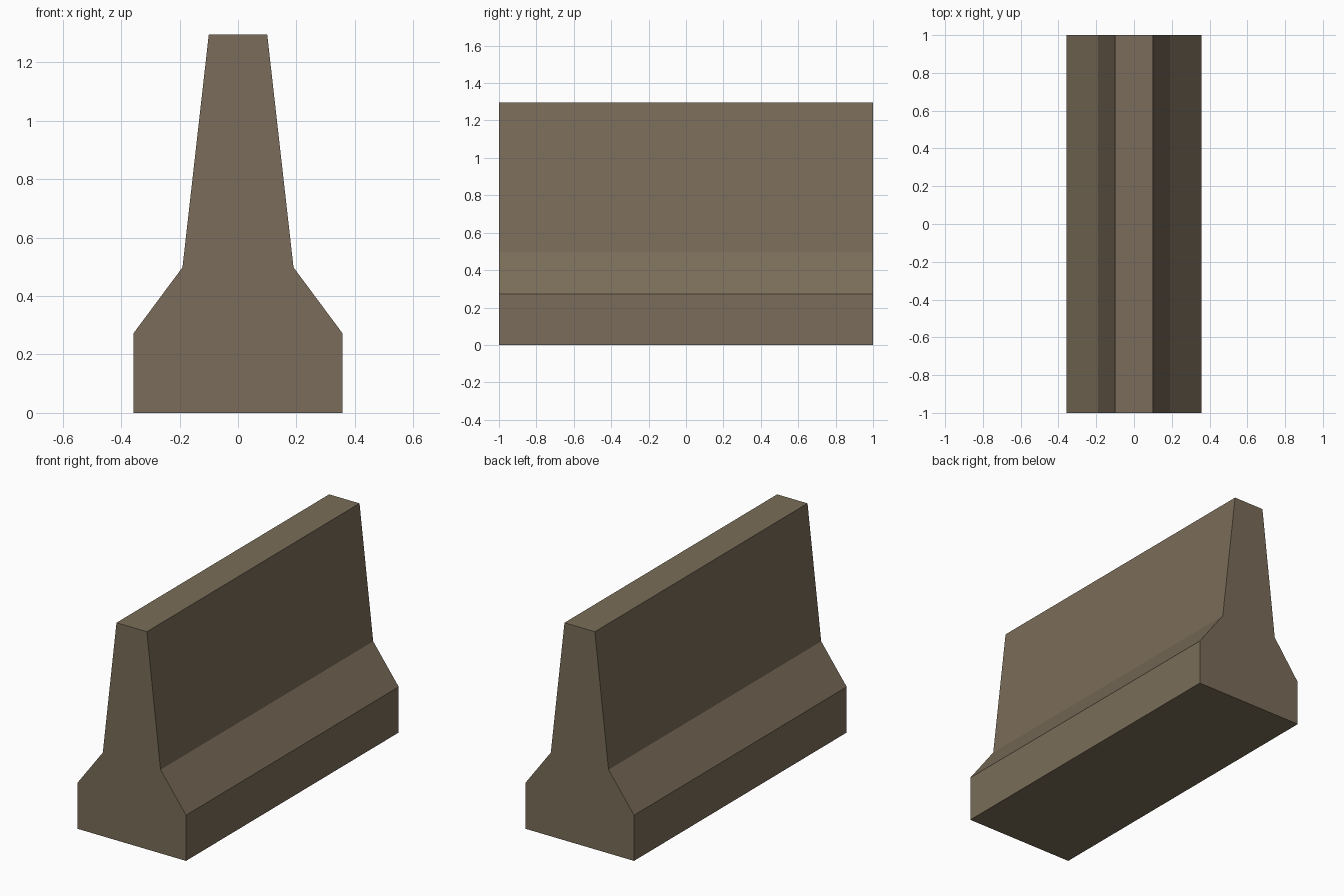
import bpy, bmesh

if "Cube" in bpy.data.objects:
    bpy.data.objects.remove(bpy.data.objects["Cube"])

# Concrete colour
mat = bpy.data.materials.new("weathered concrete")
mat.diffuse_color = (0.195, 0.152, 0.100, 1)
mat.use_nodes = True
mat.node_tree.nodes["Principled BSDF"].inputs["Base Color"].default_value = mat.diffuse_color

# Half profile (x, z) from the base up, mirrored to a closed outline
half = [(0.358, 0.0), (0.358, 0.272), (0.19, 0.498), (0.10, 1.295)]
outline = half + [(-x, z) for x, z in reversed(half)]

# Barrier body: the outline extruded along y
bm = bmesh.new()
face = bm.faces.new([bm.verts.new((x, -1, z)) for x, z in outline])
ext = bmesh.ops.extrude_face_region(bm, geom=[face], use_keep_orig=True)
verts = [g for g in ext["geom"] if isinstance(g, bmesh.types.BMVert)]
bmesh.ops.translate(bm, verts=verts, vec=(0, 2, 0))
bmesh.ops.recalc_face_normals(bm, faces=bm.faces[:])

mesh = bpy.data.meshes.new("road_barrier")
bm.to_mesh(mesh)
bm.free()
mesh.materials.append(mat)
bpy.context.collection.objects.link(bpy.data.objects.new("road_barrier", mesh))
